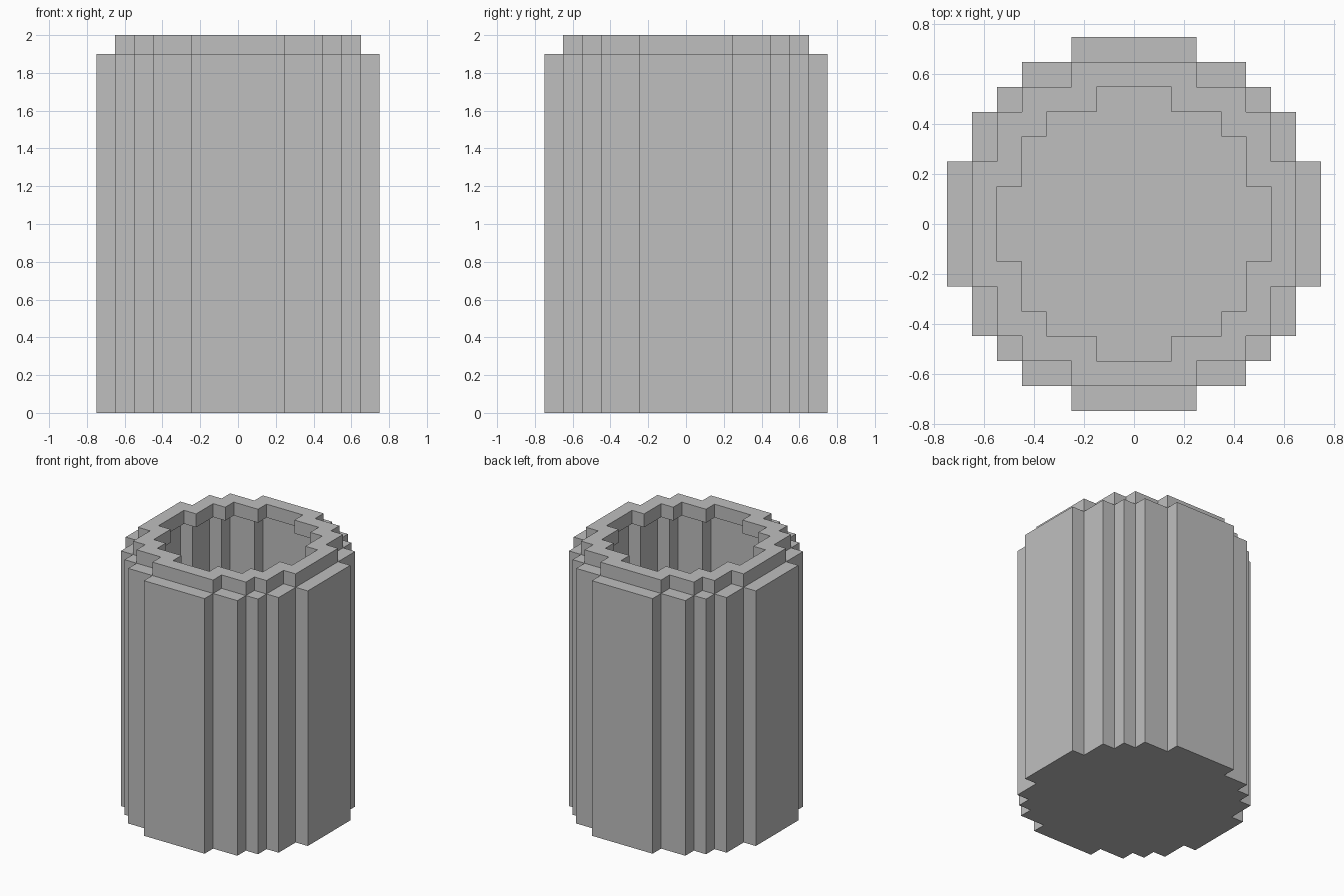
import bpy
import bmesh

cube = bpy.data.objects.get("Cube")
if cube:
    bpy.data.objects.remove(cube, do_unlink=True)

grey = bpy.data.materials.new("plain grey")
grey.use_nodes = True
colour = (0.52, 0.52, 0.52, 1.0)
grey.diffuse_color = colour
grey.node_tree.nodes["Principled BSDF"].inputs["Base Color"].default_value = colour

# Stepped round outlines: each pair is a half width and its half depth
OUTER = [(.25, .75), (.45, .65), (.55, .55), (.65, .45), (.75, .25)]
MIDDLE = [(.25, .65), (.45, .55), (.55, .45), (.65, .25)]
INNER = [(.15, .55), (.35, .45), (.45, .35), (.55, .15)]
HALF = [.15, .25, .35, .45, .55, .65, .75]
GRID = [-v for v in reversed(HALF)] + HALF


def inside(x, y, outline):
    return any(abs(x) < w and abs(y) < d for w, d in outline)


def plan(bm, z, outer, hole=()):
    """Flat grid cells lying within the outer outline and outside the hole."""
    verts = {}

    def vert(i, j):
        if (i, j) not in verts:
            verts[i, j] = bm.verts.new((GRID[i], GRID[j], z))
        return verts[i, j]

    n = len(GRID) - 1
    for i in range(n):
        for j in range(n):
            x = (GRID[i] + GRID[i + 1]) / 2
            y = (GRID[j] + GRID[j + 1]) / 2
            if inside(x, y, outer) and not inside(x, y, hole):
                bm.faces.new([vert(i, j), vert(i + 1, j),
                              vert(i + 1, j + 1), vert(i, j + 1)])


def raise_faces(bm, faces, height):
    """Extrude faces upward and return the raised cap."""
    geom = bmesh.ops.extrude_face_region(bm, geom=faces)["geom"]
    moved = [g for g in geom if isinstance(g, bmesh.types.BMVert)]
    bmesh.ops.translate(bm, verts=moved, vec=(0, 0, height))
    return [g for g in geom if isinstance(g, bmesh.types.BMFace)]


def finish(bm, name):
    """Merge coplanar side faces and make the object."""
    bmesh.ops.recalc_face_normals(bm, faces=bm.faces[:])
    flat = [e for e in bm.edges if len(e.link_faces) == 2
            and e.calc_face_angle() < 0.01
            and abs(e.link_faces[0].normal.z) < 0.5]
    bmesh.ops.dissolve_edges(bm, edges=flat, use_verts=True)
    mesh = bpy.data.meshes.new(name)
    bm.to_mesh(mesh)
    bm.free()
    mesh.materials.append(grey)
    obj = bpy.data.objects.new(name, mesh)
    bpy.context.collection.objects.link(obj)


# Body: solid floor, then the thin stepped wall raised from its border
bm = bmesh.new()
plan(bm, 0, OUTER)
cap = raise_faces(bm, bm.faces[:], 0.1)
border = []
for f in cap:
    c = f.calc_center_median()
    if not inside(c.x, c.y, MIDDLE):
        border.append(f)
raise_faces(bm, border, 1.8)
finish(bm, "container_body")

# Rim: narrower ring standing on top of the wall
bm = bmesh.new()
plan(bm, 1.9, MIDDLE, INNER)
raise_faces(bm, bm.faces[:], 0.1)
finish(bm, "top_rim")
